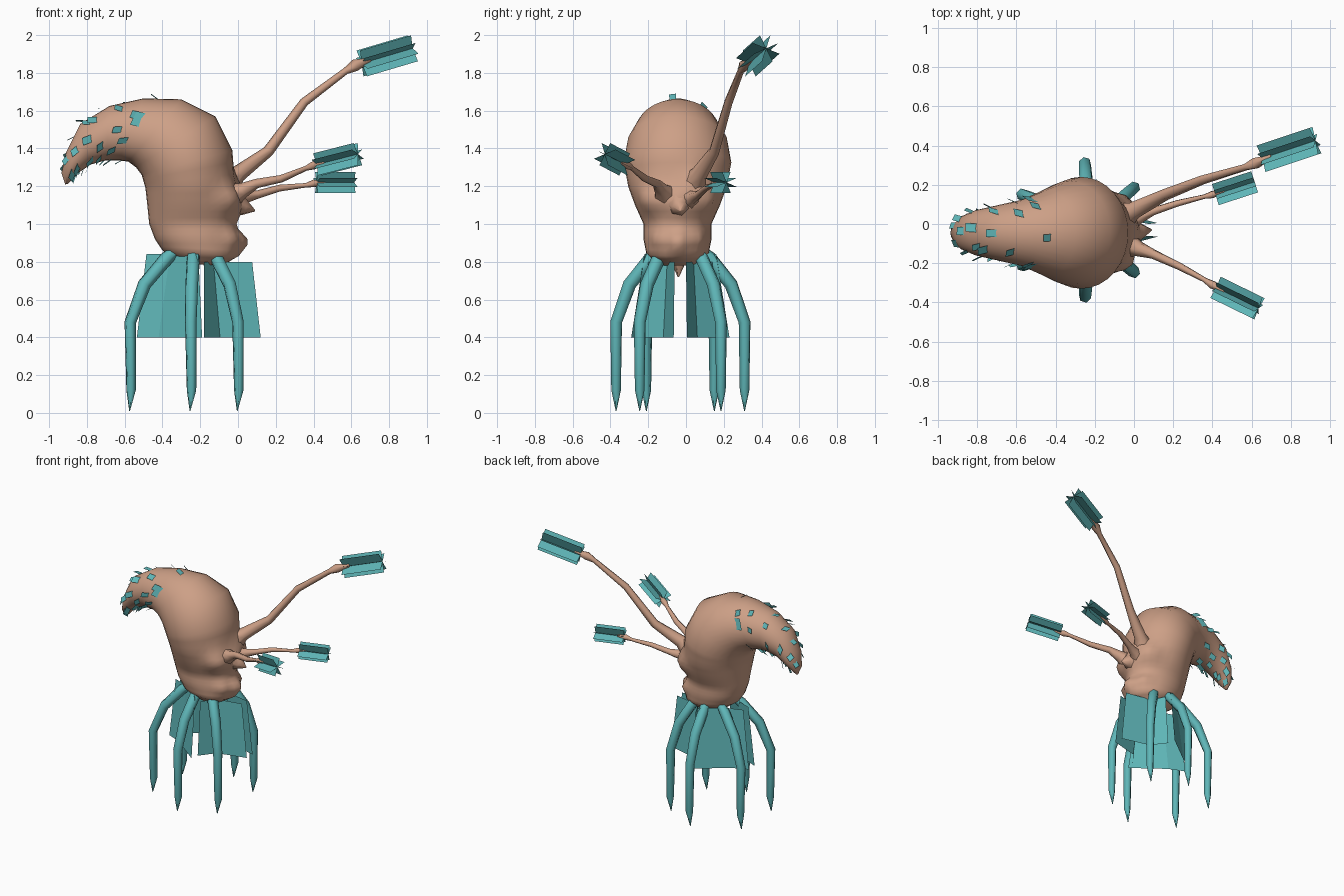
import bpy, bmesh, math, random
from mathutils import Vector as V

if "Cube" in bpy.data.objects:
    bpy.data.objects.remove(bpy.data.objects["Cube"])
random.seed(4)


def material(name, rgb):
    m = bpy.data.materials.new(name)
    m.diffuse_color = (*rgb, 1)
    m.use_nodes = True
    m.node_tree.nodes["Principled BSDF"].inputs["Base Color"].default_value = m.diffuse_color
    return m


SKIN = material("clay_skin", (0.61, 0.35, 0.24))
TEAL = material("teal_shell", (0.115, 0.47, 0.48))


def make(name, verts, faces, mat, smooth=0):
    me = bpy.data.meshes.new(name)
    me.from_pydata([tuple(v) for v in verts], [], faces)
    bm = bmesh.new()
    bm.from_mesh(me)
    bmesh.ops.recalc_face_normals(bm, faces=bm.faces)
    bm.to_mesh(me)
    bm.free()
    me.materials.append(mat)
    ob = bpy.data.objects.new(name, me)
    bpy.context.collection.objects.link(ob)
    if smooth:
        bpy.ops.object.select_all(action='DESELECT')
        bpy.context.view_layer.objects.active = ob
        ob.select_set(True)
        bpy.ops.object.shade_smooth_by_angle(angle=math.radians(smooth))
    return ob


def loft(name, rings, mat, smooth):
    n = len(rings[0])
    verts = [p for r in rings for p in r]
    faces = [(i * n + j, i * n + (j + 1) % n, (i + 1) * n + (j + 1) % n, (i + 1) * n + j)
             for i in range(len(rings) - 1) for j in range(n)]
    faces += [tuple(range(n)), tuple(range(len(verts) - n, len(verts)))]
    return make(name, verts, faces, mat, smooth)


def tube(name, pts, radii, mat, n=6, smooth=66):
    pts = [V(p) for p in pts]
    rings = []
    for i, p in enumerate(pts):
        d = (pts[min(i + 1, len(pts) - 1)] - pts[max(i - 1, 0)]).normalized()
        a = d.cross(V((0.3, 1, 0.2))).normalized()
        b = d.cross(a)
        rings.append([p + radii[i] * (a * math.cos(t) + b * math.sin(t))
                      for t in (k * math.tau / n for k in range(n))])
    return loft(name, rings, mat, smooth)


# Hooked body: outer x, z, inner x, z, half width in y
BODY = [(-.08, .78, -.30, .79, .10), (.0, .83, -.40, .86, .165), (.0, .92, -.44, .92, .18),
        (-.01, 1.0, -.47, 1.0, .18), (-.01, 1.1, -.48, 1.1, .225), (-.015, 1.2, -.49, 1.19, .26),
        (-.03, 1.39, -.51, 1.26, .285), (-.12, 1.57, -.54, 1.30, .265),
        (-.30, 1.66, -.58, 1.33, .22), (-.50, 1.665, -.63, 1.337, .17),
        (-.68, 1.625, -.70, 1.337, .142), (-.835, 1.53, -.78, 1.315, .115),
        (-.91, 1.38, -.84, 1.275, .085), (-.935, 1.27, -.88, 1.235, .045),
        (-.915, 1.21, -.90, 1.212, .01)]

# Face bumps: centre, reach, push
BUMPS = [((0, -.04, .905), .09, (.055, 0, 0)), ((-.03, -.15, .92), .08, (.025, -.015, 0)),
         ((-.03, .07, .92), .08, (.025, .015, 0)), ((-.01, -.04, 1.12), .14, (.05, 0, 0)),
         ((-.06, -.18, 1.13), .12, (.045, -.03, 0)), ((-.06, .10, 1.13), .12, (.045, .03, 0)),
         ((-.01, .05, 1.22), .10, (.035, 0, .02))]


def body_point(u, t):
    i = min(int(u), len(BODY) - 2)
    ox, oz, ix, iz, w = [a + (b - a) * (u - i) for a, b in zip(BODY[i], BODY[i + 1])]
    c = math.cos(t)
    return V(((ox + ix) / 2 + c * (ox - ix) / 2, -.045 + w * math.sin(t),
              (oz + iz) / 2 + c * (oz - iz) / 2))


def bumped(p):
    q = p.copy()
    for centre, reach, push in BUMPS:
        f = max(0, 1 - (p - V(centre)).length / reach)
        q += V(push) * f * f * (3 - 2 * f)
    return q


N = 32
ROWS = [i / 3 for i in range(18)] + list(range(6, len(BODY)))
loft("body", [[bumped(body_point(u, k * math.tau / N)) for k in range(N)]
              for u in ROWS], SKIN, 60)

# Scales leaning off the hooked tip
verts, faces = [], []


def scale(v, t, h, w, rise=.5):
    p = body_point(v, t)
    along = (body_point(v + .1, t) - body_point(v - .1, t)).normalized()
    side = (body_point(v, t + .1) - body_point(v, t - .1)).normalized()
    out = side.cross(along).normalized()
    if out.dot(p - (body_point(v, 0) + body_point(v, math.pi)) / 2) < 0:
        out.negate()
    tip = along * h * .8 + out * h * rise
    b = len(verts)
    verts.extend([p - side * w - out * .004, p + side * w - out * .004,
                  p + side * w + tip, p - side * w + tip])
    faces.append((b, b + 1, b + 2, b + 3))


for row, (u, count) in enumerate(((8.8, 6), (9.5, 7), (10.2, 7), (10.9, 7), (11.6, 6), (12.3, 4))):
    for k in range(count):
        t = (k + .5 * (row % 2)) * math.tau / count + random.uniform(-.25, .25)
        scale(u + random.uniform(-.25, .25), t, random.uniform(.045, .06),
              random.uniform(.017, .024), .5 if u < 12 else .3)
for t in (-1.25, 1.25):
    scale(8.75, t, .055, .042, .35)
make("tail_scales", verts, faces, TEAL)

# Pointed face spike and underside spike
tube("face_spike", [(-.03, -.04, 1.11), (.04, -.035, 1.085), (.09, -.03, 1.07)],
     [.085, .04, .004], SKIN)
tube("under_spike", [(-.15, -.04, .84), (-.15, -.04, .72)], [.06, .004], SKIN)


# Three feathered feelers, each with four crossed plates
def feeler(name, pts, radii, start, end, r):
    tube(name + "_arm", pts, radii, SKIN)
    a, b = V(start), V(end)
    d = (b - a).normalized()
    s = d.cross(V((0, 0, 1))).normalized()
    up = s.cross(d)
    verts, faces = [], []
    for k in range(4):
        t = math.pi / 8 + k * math.pi / 4
        o = (s * math.cos(t) + up * math.sin(t)) * r
        faces.append(tuple(range(len(verts), len(verts) + 4)))
        verts += [a - o, a + o, b + o, b - o]
    make(name + "_fins", verts, faces, TEAL)


feeler("long_feeler",
       [(-.08, .03, 1.19), (.0, .07, 1.265), (.16, .15, 1.385), (.35, .225, 1.645),
        (.57, .29, 1.81), (.62, .31, 1.84), (.70, .345, 1.87)],
       [.09, .045, .03, .024, .018, .032, .012], (.655, .335, 1.85), (.925, .425, 1.93), .077)
feeler("front_feeler",
       [(-.06, -.10, 1.14), (.03, -.13, 1.18), (.10, -.155, 1.215), (.23, -.215, 1.24),
        (.36, -.285, 1.295), (.40, -.31, 1.31), (.46, -.345, 1.325)],
       [.08, .04, .025, .02, .013, .022, .01], (.42, -.325, 1.315), (.635, -.43, 1.37), .065)
feeler("rear_feeler",
       [(-.06, .0, 1.12), (.03, .035, 1.14), (.10, .065, 1.155), (.22, .105, 1.19),
        (.36, .14, 1.205), (.40, .15, 1.215), (.46, .17, 1.22)],
       [.08, .035, .022, .018, .012, .02, .009], (.415, .15, 1.22), (.615, .215, 1.22), .061)

# Six bent legs, mirrored front to back: top x, y, knee x, y
MID = -.03
for x0, y0, x1, y1 in ((-.13, .10, .0, .215), (-.235, .13, -.25, .34), (-.35, .09, -.57, .18)):
    for s in (-1, 1):
        def at(f, z, dx=0):
            return (x0 + (x1 - x0) * f + dx, MID + s * (y0 + (y1 - y0) * f), z)
        tube("leg", [at(-.1, .86), at(.12, .82), at(.66, .68), at(1, .48),
                     at(1, .12, .004), at(1, .01, -.004)],
             [.028, .037, .036, .032, .026, .002], TEAL, 6, 66)

# Skirt panels, each folded inward
for s in (-1, 1):
    for name, z, top, low in (
            ("left_skirt", .84, [(-.485, .03), (-.36, .075), (-.21, .19)],
             [(-.535, .035), (-.42, .085), (-.19, .26)]),
            ("right_skirt", .80, [(.075, .03), (-.13, .07), (-.18, .17)],
             [(.12, .035), (-.095, .09), (-.18, .20)])):
        verts = [(x, MID + s * y, z) for x, y in top] + [(x, MID + s * y, .4) for x, y in low]
        make(name, verts, [(0, 1, 4, 3), (1, 2, 5, 4)], TEAL)
